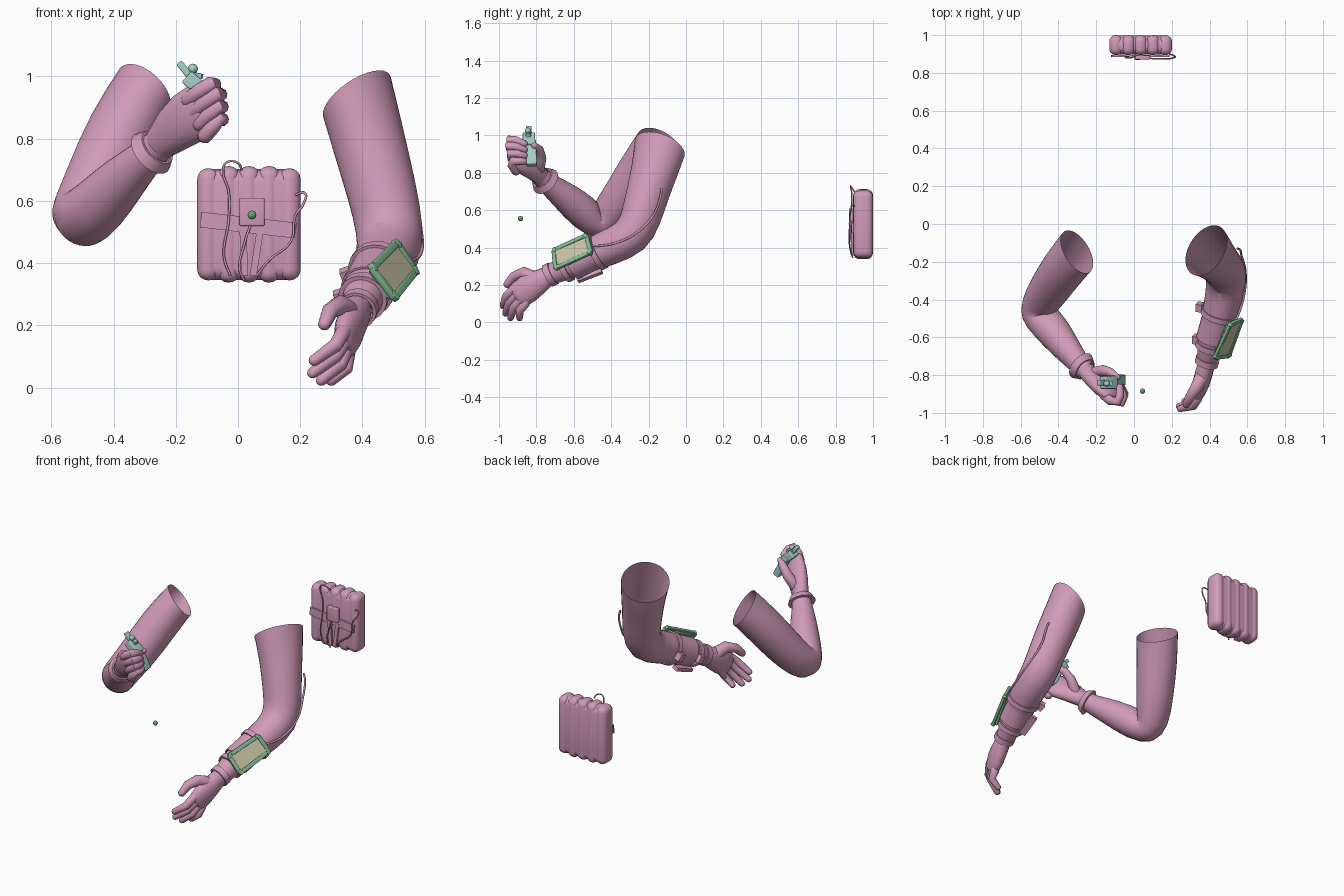
import bpy, bmesh, math
from mathutils import Vector as V, Matrix

if "Cube" in bpy.data.objects:
    bpy.data.objects.remove(bpy.data.objects["Cube"])

def material(name, rgb):
    m = bpy.data.materials.new(name)
    m.use_nodes = True
    m.diffuse_color = (*rgb, 1)
    m.node_tree.nodes["Principled BSDF"].inputs["Base Color"].default_value = (*rgb, 1)
    return m

PINK = material("dusty pink", (0.64, 0.33, 0.48))
TEAL = material("pale teal", (0.38, 0.62, 0.56))
GREEN = material("frame green", (0.22, 0.50, 0.29))
CREAM = material("screen cream", (0.60, 0.56, 0.39))
DARK = material("button green", (0.14, 0.37, 0.17))

def finish(name, bm, mat, smooth=True, angle=50):
    bmesh.ops.recalc_face_normals(bm, faces=bm.faces)
    me = bpy.data.meshes.new(name)
    bm.to_mesh(me)
    bm.free()
    ob = bpy.data.objects.new(name, me)
    bpy.context.collection.objects.link(ob)
    me.materials.append(mat)
    if smooth:
        bpy.ops.object.select_all(action='DESELECT')
        ob.select_set(True)
        bpy.context.view_layer.objects.active = ob
        bpy.ops.object.shade_smooth_by_angle(angle=math.radians(angle))
    return ob

def loft(name, path, side, mat=PINK, n=16, caps=False, start=None, subsurf=0):
    """Skin of elliptical rings along a path of (x, y, z, side radius, other radius)."""
    pts = [V(p[:3]) for p in path]
    rings = []
    for i, p in enumerate(path):
        a = (pts[i] - pts[i - 1]).normalized() if i else V()
        b = (pts[i + 1] - pts[i]).normalized() if i < len(pts) - 1 else V()
        t = (a + b).normalized()
        if i == 0 and start:
            t = V(start).normalized()
        rings.append((pts[i], t, p[3], p[-1]))
    if caps:
        def dome(ring, sign):
            c, t, r, s = ring
            h = min(r, s)
            return [(c + t * h * sign * math.sin(a), t, r * math.cos(a), s * math.cos(a))
                    for a in (0.5, 1.0, 1.4)]
        rings = dome(rings[0], -1)[::-1] + rings + dome(rings[-1], 1)
    bm = bmesh.new()
    loops = []
    for c, t, r, s in rings:
        u = V(side)
        u = (u - t * u.dot(t)).normalized()
        w = t.cross(u)
        loops.append([bm.verts.new(c + u * r * math.cos(k * math.tau / n) + w * s * math.sin(k * math.tau / n))
                      for k in range(n)])
    for l, m in zip(loops, loops[1:]):
        for k in range(n):
            bm.faces.new((l[k], l[k - 1], m[k - 1], m[k]))
    if caps:
        bm.faces.new(loops[0])
        bm.faces.new(loops[-1])
    ob = finish(name, bm, mat)
    if subsurf:
        ob.modifiers.new("smooth", 'SUBSURF').levels = subsurf
    return ob

def bar(name, p, q, width, thick, facing, mat=PINK, bevel=0.0):
    """Box from p to q; its thin side points along facing."""
    p, q = V(p), V(q)
    x = (q - p).normalized()
    z = V(facing)
    z = (z - x * z.dot(x)).normalized()
    y = z.cross(x)
    rot = Matrix((x, y, z)).transposed().to_4x4()
    bm = bmesh.new()
    bmesh.ops.create_cube(bm, size=1)
    bmesh.ops.scale(bm, verts=bm.verts, vec=((q - p).length, width, thick))
    if bevel:
        bmesh.ops.bevel(bm, geom=bm.edges[:], offset=bevel, segments=4, profile=0.5, affect='EDGES')
    bmesh.ops.transform(bm, verts=bm.verts, matrix=Matrix.Translation((p + q) / 2) @ rot)
    return finish(name, bm, mat, smooth=bevel > 0)

def ball(name, c, r, mat):
    bm = bmesh.new()
    bmesh.ops.create_uvsphere(bm, u_segments=16, v_segments=10, radius=r)
    bmesh.ops.translate(bm, verts=bm.verts, vec=c)
    return finish(name, bm, mat)

def wire(name, pts, r, mat=PINK):
    cu = bpy.data.curves.new(name, 'CURVE')
    cu.dimensions = '3D'
    cu.bevel_depth = r
    cu.bevel_resolution = 2
    cu.resolution_u = 6
    s = cu.splines.new('BEZIER')
    s.bezier_points.add(len(pts) - 1)
    for b, p in zip(s.bezier_points, pts):
        b.co = p
        b.handle_left_type = b.handle_right_type = 'AUTO'
    cu.materials.append(mat)
    ob = bpy.data.objects.new(name, cu)
    bpy.context.collection.objects.link(ob)

def band(name, c, d, r, width, thick, side, flare=0.0):
    """Hollow strap ring round a limb."""
    c, d = V(c), V(d).normalized()
    def ring(k, rad):
        return (*(c + d * width * k), rad)
    out = r + thick
    path = [ring(-.5, r), ring(-.499, out + flare), ring(.499, out), ring(.5, r)]
    return loft(name, path, side, n=20, start=d)

def lerp(a, b, f):
    return tuple(V(a).lerp(V(b), f))

# Right arm, bent up
R_SIDE = (-.78, -.21, .54)
loft("right_arm", [(-.302, -.147, .955, .108, .132), (-.375, -.235, .83, .115, .125),
     (-.445, -.34, .67, .112), (-.50, -.425, .565, .102), (-.508, -.475, .535, .102), (-.45, -.54, .58, .098),
     (-.37, -.64, .67, .082), (-.30, -.73, .735, .06), (-.25, -.78, .785, .052)],
     R_SIDE, start=(-.64, -.47, -.61), subsurf=1)
R_DIR = (.55, -.5, .5)
band("right_cuff", (-.27, -.76, .763), R_DIR, .056, .035, .008, R_SIDE, .016)

# Right fist
loft("right_palm", [(-.255, -.775, .78, .053, .045), (-.205, -.825, .83, .075, .048),
     (-.16, -.87, .865, .086, .045), (-.12, -.905, .895, .084, .035)], (-.5, 0, .85), caps=True)
for i, name in enumerate(("index", "middle", "ring", "little")):
    f = i / 3
    bulge = V((.014, -.014, .006)) * (1 - abs(2 * f - .8))
    knuckle = V(lerp((-.09, -.938, .975), (-.06, -.928, .865), f)) + bulge
    loft("right_%s_finger" % name,
         [(*lerp((-.16, -.905, .925), (-.105, -.91, .81), f), .025),
          (*lerp((-.125, -.935, .952), (-.08, -.93, .84), f), .025),
          (*knuckle, .024), (*(knuckle + V((.012, .03, -.002))), .022),
          (*lerp((-.075, -.865, .955), (-.065, -.865, .86), f), .019)], (-.4, .1, .9), n=10, caps=True)
loft("right_thumb", [(-.21, -.79, .82, .034), (-.165, -.775, .88, .029),
     (-.125, -.785, .925, .024), (-.09, -.81, .945, .018)], (.6, .6, -.3), n=10, caps=True)

# Gadget held in the fist
bar("gadget_grip", (-.06, -.825, .84), (-.125, -.83, .97), .055, .04, (1, 0, .4), TEAL, .006)
bar("gadget_head", (-.10, -.84, .94), (-.165, -.84, 1.0), .066, .048, (1, 0, 1), TEAL, .006)
bar("gadget_barrel", (-.19, -.84, 1.045), (-.13, -.84, .97), .03, .022, (1, 0, .8), TEAL, .005)
bar("gadget_lever", (-.165, -.835, 1.01), (-.115, -.845, 1.0), .024, .016, (0, 0, 1), TEAL)
ball("gadget_knob", (-.145, -.845, 1.025), .016, TEAL)

# Left arm, reaching forward and down
L_SIDE = (-.166, .083, -.068)
loft("left_arm", [(.382, -.14, .935, .128, .15), (.412, -.165, .82, .12, .132), (.447, -.205, .69, .117),
     (.48, -.24, .56, .112), (.493, -.285, .455, .11), (.47, -.42, .397, .10),
     (.43, -.55, .345, .085), (.40, -.66, .285, .068), (.383, -.74, .245, .052)],
     L_SIDE, start=(.56, -.38, -.74), subsurf=1)
L_DIR = (-.24, -.87, -.43)
for name, c, r, w, t in (("elbow_strap", (.453, -.475, .375), .088, .03, .012),
                         ("forearm_sleeve", (.43, -.555, .338), .08, .13, .007),
                         ("wrist_strap", (.404, -.645, .293), .066, .03, .014),
                         ("left_cuff", (.387, -.725, .255), .053, .035, .01)):
    band(name, c, L_DIR, r, w, t, L_SIDE)
for i, c in enumerate(((.35, -.44, .36), (.33, -.61, .29))):
    bar("strap_buckle_%d" % i, V(c) + V((0, .02, .008)), V(c) - V((0, .02, .008)), .045, .035, (1, 0, .4))
bar("underarm_plate", (.39, -.45, .275), (.375, -.58, .225), .04, .022, (-.3, 0, 1))

# Left open hand, fingers bent inwards
loft("left_palm", [(.385, -.735, .25, .052, .045), (.37, -.79, .215, .066, .047),
     (.355, -.845, .18, .076, .045), (.343, -.89, .148, .072, .034)], (-.1, -.5, .8), caps=True)
for name, f, tip in (("index", 0, (.245, -.978, .088)), ("middle", .33, (.24, -.965, .048)),
                     ("ring", .67, (.268, -.938, .024)), ("little", 1, (.30, -.89, .024))):
    base = V(lerp((.338, -.922, .18), (.35, -.862, .098), f))
    mid = base.lerp(V(tip), .5) + V((.022, -.013, .002))
    loft("left_%s_finger" % name, [(*base.lerp(V((.36, -.82, .19)), .3), .026), (*base, .025),
         (*mid, .023), (*tip, .018)], (-.1, -.5, .8), n=10, caps=True)
loft("left_thumb", [(.36, -.81, .235, .04), (.328, -.87, .265, .033), (.295, -.92, .245, .027),
     (.278, -.955, .205, .021)], (.3, -.5, .8), n=10, caps=True)

# Forearm display: four frame bars round a screen
corners = [V(c) for c in ((.51, -.532, .465), (.57, -.508, .375), (.502, -.697, .29), (.43, -.706, .385))]
mid = sum(corners, V()) / 4
face = (corners[2] - corners[0]).cross(corners[1] - corners[3]).normalized()
face = face if face.x > 0 else -face
for i in range(4):
    p, q = corners[i], corners[(i + 1) % 4]
    bar("display_frame_%d" % i, p, q, .024, .018, face, GREEN, .004)
    bar("display_corner_%d" % i, p.lerp(mid, -.05), p.lerp(mid, .14), .03, .022, face, GREEN, .004)
top, low = (corners[0] + corners[1]) / 2, (corners[2] + corners[3]) / 2
bar("display_back", top - face * .012, low - face * .012, .11, .016, face, GREEN)
bar("display_screen", top, low, .112, .009, face, CREAM)
bar("display_mount", top.lerp(mid, .3) - face * .035, low.lerp(mid, .3) - face * .035, .07, .03, face)

# Cable along the back of the left arm
wire("arm_cable", [(.548, -.13, .715), (.56, -.135, .68), (.57, -.17, .58), (.59, -.25, .49),
     (.586, -.36, .43), (.56, -.46, .41), (.53, -.53, .41)], .006)

# Backpack: five padded ribs over a full core
for i in range(5):
    x = -.095 + i * .065
    h = .18 if i in (0, 4) else .187
    bar("pack_rib_%d" % i, (x, .947, .525 - h), (x, .947, .525 + h), .072, .106, (0, -1, 0), PINK, .034)
bar("pack_core", (.035, .947, .346), (.035, .947, .702), .32, .1, (0, -1, 0), PINK, .042)

# Backpack straps, flap and wires
FRONT = (0, -1, 0)
bar("pack_cross_strap", (-.12, .89, .54), (.185, .89, .505), .05, .012, FRONT)
bar("pack_flap", (.045, .882, .61), (.045, .882, .52), .08, .022, FRONT, PINK, .005)
for i, x in enumerate((.015, .075)):
    bar("pack_hanging_strap_%d" % i, (x, .888, .53), (.015 + x * .45, .89, .36), .022, .012, FRONT)
wire("pack_wire_left", [(.012, .90, .70), (0, .885, .722), (-.035, .88, .725), (-.048, .885, .70),
     (-.03, .885, .63), (-.03, .88, .54), (-.045, .885, .42), (-.025, .89, .36)], .004)
wire("pack_wire_right", [(.185, .90, .62), (.215, .89, .625), (.21, .88, .59), (.185, .875, .555),
     (.17, .875, .47), (.10, .875, .41), (.06, .885, .36)], .004)
wire("pack_wire_middle", [(.05, .88, .55), (.02, .872, .46), (.005, .88, .38), (.02, .892, .345)], .004)

# Small floating button
ball("floating_button", (.045, -.885, .555), .014, DARK)
